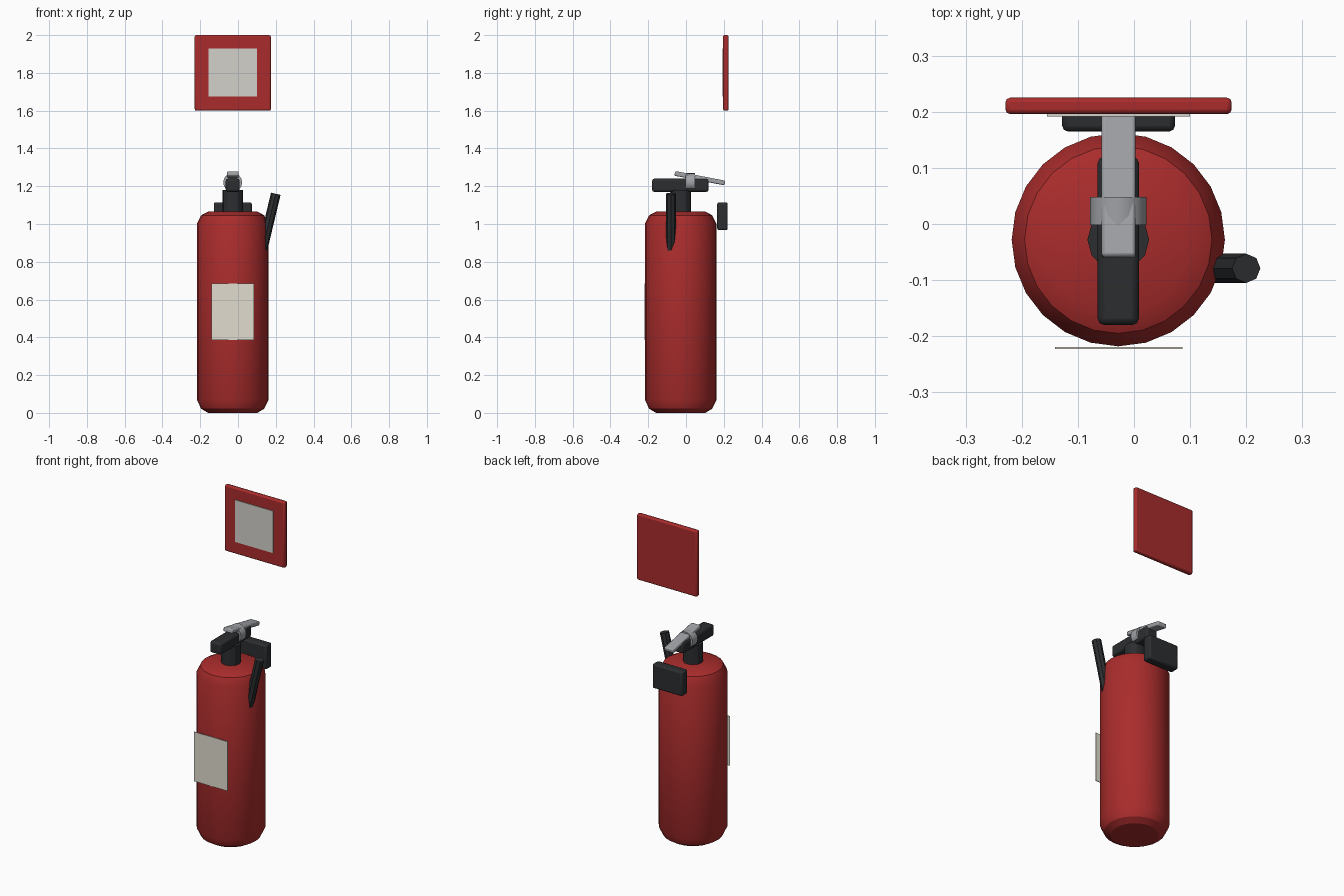
import bpy, bmesh, math
from mathutils import Vector

if "Cube" in bpy.data.objects:
    bpy.data.objects.remove(bpy.data.objects["Cube"])


def material(name, rgb):
    m = bpy.data.materials.new(name)
    m.diffuse_color = (*rgb, 1)
    m.use_nodes = True
    m.node_tree.nodes["Principled BSDF"].inputs["Base Color"].default_value = m.diffuse_color
    return m


RED = material("red_paint", (0.40, 0.025, 0.025))
BLACK = material("black_plastic", (0.025, 0.027, 0.03))
STEEL = material("steel", (0.35, 0.36, 0.38))
CREAM = material("cream_label", (0.75, 0.72, 0.62))
WHITE = material("white_panel", (0.65, 0.64, 0.60))
CX = CY = -0.028  # axis of the tank


def finish(obj, name, mat):
    obj.name = name
    obj.data.materials.append(mat)
    bpy.ops.object.shade_smooth_by_angle(angle=math.radians(30))
    return obj


def box(name, lo, hi, mat, bevel=0.0, tilt=0.0):
    lo, hi = Vector(lo), Vector(hi)
    bpy.ops.mesh.primitive_cube_add(size=1, location=(lo + hi) / 2)
    obj = bpy.context.object
    obj.scale = hi - lo
    bpy.ops.object.transform_apply(location=False, rotation=False, scale=True)
    obj.rotation_euler.x = tilt
    finish(obj, name, mat)
    if bevel:
        mod = obj.modifiers.new("bevel", 'BEVEL')
        mod.width, mod.segments = bevel, 2
    return obj


def rod(name, a, b, radius, sides, mat):
    a, b = Vector(a), Vector(b)
    bpy.ops.mesh.primitive_cylinder_add(vertices=sides, radius=radius,
                                        depth=(b - a).length, location=(a + b) / 2)
    obj = bpy.context.object
    obj.rotation_euler = (b - a).to_track_quat('Z', 'Y').to_euler()
    return finish(obj, name, mat)


def lathe(name, profile, sides, mat):
    bm = bmesh.new()
    rings = []
    for r, z in profile:
        rings.append([bm.verts.new((r * math.cos(2 * math.pi * i / sides),
                                    r * math.sin(2 * math.pi * i / sides), z))
                      for i in range(sides)])
    for lower, upper in zip(rings, rings[1:]):
        for i in range(sides):
            j = (i + 1) % sides
            bm.faces.new((lower[i], lower[j], upper[j], upper[i]))
    bm.faces.new(rings[0][::-1])
    bm.faces.new(rings[-1])
    mesh = bpy.data.meshes.new(name)
    bm.to_mesh(mesh)
    bm.free()
    obj = bpy.data.objects.new(name, mesh)
    bpy.context.collection.objects.link(obj)
    obj.location = (CX, CY, 0)
    bpy.ops.object.select_all(action='DESELECT')
    obj.select_set(True)
    bpy.context.view_layer.objects.active = obj
    return finish(obj, name, mat)


# Tank with chamfered shoulders
lathe("tank", [(0.13, 0.0), (0.167, 0.022), (0.19, 0.07),
               (0.19, 1.0), (0.167, 1.046), (0.13, 1.066)], 24, RED)

# Valve neck, carrying handle, pivot and squeeze lever
rod("valve_neck", (CX, CY, 1.04), (CX, CY, 1.18), 0.055, 12, BLACK)
box("carry_handle", (-0.065, -0.18, 1.17), (0.009, 0.12, 1.24), BLACK, 0.012)
rod("lever_pivot", (CX, -0.002, 1.22), (CX, 0.048, 1.22), 0.05, 16, STEEL)
box("squeeze_lever", (-0.058, -0.062, 1.23), (0.003, 0.208, 1.255), STEEL, 0.006, -0.19)

# Discharge hose leaning out of the tank side
rod("hose", (0.107, -0.079, 0.77), (0.2, -0.079, 1.16), 0.026, 8, BLACK)

# Wall bracket and front label
box("wall_bracket", (-0.128, 0.165, 0.967), (0.073, 0.221, 1.115), BLACK, 0.01)
box("front_label", (-0.141, -0.223, 0.385), (0.086, -0.219, 0.685), CREAM)

# Wall sign above with a blank panel
box("wall_sign", (-0.229, 0.196, 1.6), (0.174, 0.225, 2.0), RED, 0.008)
box("sign_panel", (-0.155, 0.192, 1.675), (0.1, 0.197, 1.93), WHITE)
